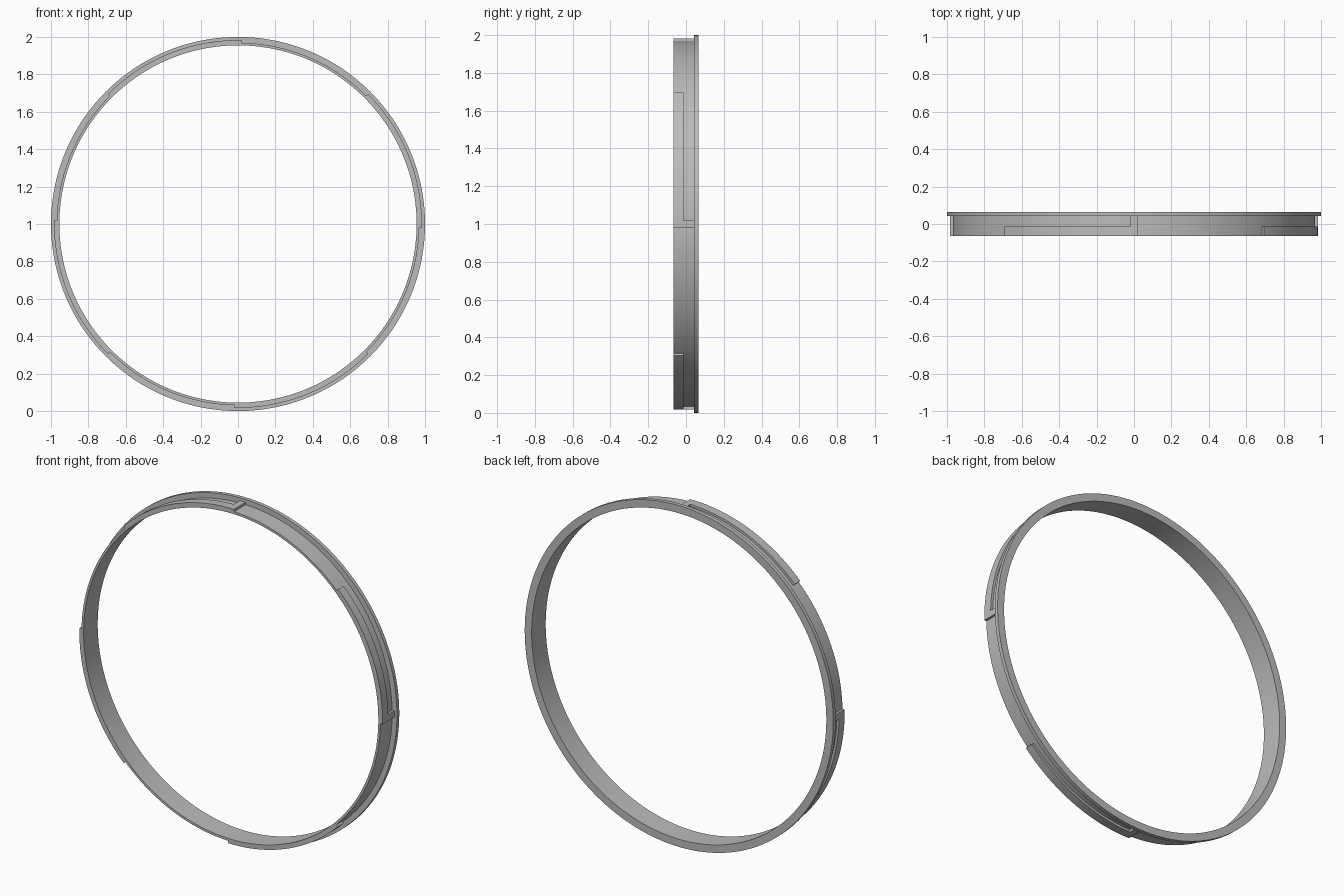
import bpy, bmesh, math
from mathutils import Matrix

cube = bpy.data.objects.get("Cube")
if cube:
    bpy.data.objects.remove(cube, do_unlink=True)

OUTER, LUG, BODY, INNER = 1.0, 0.983, 0.969, 0.955   # radii
FRONT, LUG_BACK, FLANGE, BACK = -0.065, -0.013, 0.043, 0.065   # depths
SEGMENTS = 240
STOP, LUG_END = 1.1, 45.0   # degrees

grey = bpy.data.materials.new("satin grey")
grey.use_nodes = True
colour = (0.5, 0.5, 0.5, 1)
grey.diffuse_color = colour
grey.node_tree.nodes["Principled BSDF"].inputs["Base Color"].default_value = colour


def polar(radius, y, degrees):
    a = math.radians(degrees)
    return (radius * math.cos(a), y, 1 + radius * math.sin(a))


def finish(name, bm):
    bmesh.ops.recalc_face_normals(bm, faces=bm.faces)
    mesh = bpy.data.meshes.new(name)
    bm.to_mesh(mesh)
    bm.free()
    mesh.materials.append(grey)
    obj = bpy.data.objects.new(name, mesh)
    bpy.context.collection.objects.link(obj)
    bpy.ops.object.select_all(action="DESELECT")
    obj.select_set(True)
    bpy.context.view_layer.objects.active = obj
    bpy.ops.object.shade_smooth_by_angle(angle=math.radians(30))
    return obj


# Ring with rear flange: an L-shaped section spun round the y axis
bm = bmesh.new()
section = [(INNER, FRONT), (BODY, FRONT), (BODY, FLANGE),
           (OUTER, FLANGE), (OUTER, BACK), (INNER, BACK)]
verts = [bm.verts.new(polar(r, y, 0)) for r, y in section]
edges = [bm.edges.new((verts[i], verts[i - 1])) for i in range(len(verts))]
bmesh.ops.spin(bm, geom=verts + edges, cent=(0, 0, 1), axis=(0, 1, 0),
               angle=math.tau, steps=SEGMENTS, use_merge=True)
bmesh.ops.remove_doubles(bm, verts=bm.verts, dist=0.0001)
finish("flanged_ring", bm)


# Bayonet lugs: a front rail with a full-depth stop at its start
def add_lug(name, start):
    bm = bmesh.new()
    steps = 30
    angles = [-STOP + (LUG_END + STOP) * i / steps for i in range(steps + 1)]
    angles.insert(1, STOP)
    angles = sorted(angles)
    stop_column = angles.index(STOP)
    rows = (FRONT, LUG_BACK, FLANGE)
    base = BODY - 0.001
    grid = [[bm.verts.new(polar(base, y, start + a)) for y in rows] for a in angles]
    for i in range(len(angles) - 1):
        for j in range(2 if i < stop_column else 1):
            bm.faces.new((grid[i][j], grid[i + 1][j],
                          grid[i + 1][j + 1], grid[i][j + 1]))
    bmesh.ops.delete(bm, geom=[v for v in bm.verts if not v.link_faces], context="VERTS")
    new = bmesh.ops.extrude_face_region(bm, geom=bm.faces[:], use_keep_orig=True)
    raised = [v for v in new["geom"] if isinstance(v, bmesh.types.BMVert)]
    grow = LUG / base
    bmesh.ops.scale(bm, verts=raised, vec=(grow, 1, grow),
                    space=Matrix.Translation((0, 0, -1)))
    finish(name, bm)


for label, start in (("right", 0), ("top", 90), ("left", 180), ("bottom", 270)):
    add_lug("bayonet_lug_" + label, start)
